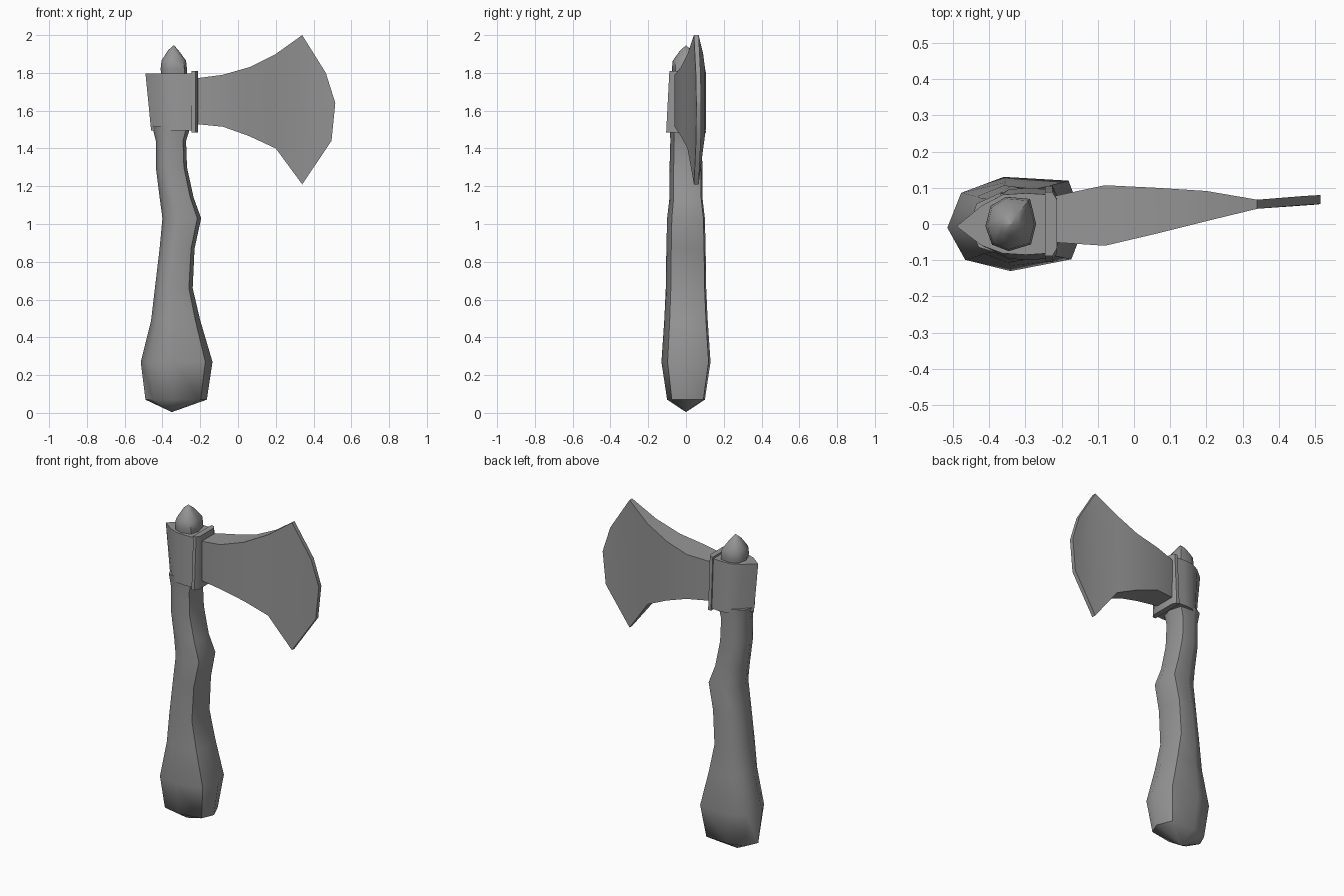
import bpy, math

if "Cube" in bpy.data.objects:
    bpy.data.objects.remove(bpy.data.objects["Cube"])

grey = bpy.data.materials.new("plain grey")
grey.use_nodes = True
colour = (0.3, 0.3, 0.3, 1)
grey.diffuse_color = colour
grey.node_tree.nodes["Principled BSDF"].inputs["Base Color"].default_value = colour


def loft(name, rings, angle):
    """Skin equal-length rings, close both ends and smooth below the angle."""
    n = len(rings[0])
    verts = [p for ring in rings for p in ring]
    faces = [tuple(range(n)), tuple(range(len(verts) - n, len(verts)))]
    for r in range(len(rings) - 1):
        for i in range(n):
            j = (i + 1) % n
            faces.append((r * n + i, r * n + j, (r + 1) * n + j, (r + 1) * n + i))
    mesh = bpy.data.meshes.new(name)
    mesh.from_pydata(verts, [], faces)
    mesh.materials.append(grey)
    obj = bpy.data.objects.new(name, mesh)
    bpy.context.collection.objects.link(obj)
    bpy.ops.object.select_all(action='DESELECT')
    obj.select_set(True)
    bpy.context.view_layer.objects.active = obj
    # merge collapsed points and face everything outwards
    bpy.ops.object.mode_set(mode='EDIT')
    bpy.ops.mesh.select_all(action='SELECT')
    bpy.ops.mesh.remove_doubles(threshold=0.0005)
    bpy.ops.mesh.normals_make_consistent(inside=False)
    bpy.ops.object.mode_set(mode='OBJECT')
    bpy.ops.object.shade_smooth_by_angle(angle=math.radians(angle))
    return obj


def section(shape, z, x0, x1, half_y):
    """Fit a unit cross-section between x0 and x1 at height z."""
    cx, hx = (x0 + x1) / 2, (x1 - x0) / 2
    return [(cx + u * hx, v * half_y, z) for u, v in shape]


# Handle: eight-sided, bulging grip with a knuckle
grip = [(-1, -.08), (-.8, .66), (-.18, 1), (.76, .92),
        (1, 0), (.8, -.75), (-.08, -1), (-.74, -.76)]
levels = [(0.005, -.352, -.348, .001), (.07, -.49, -.165, .10), (.27, -.515, -.135, .13),
          (.49, -.46, -.20, .115), (.66, -.44, -.24, .107), (.87, -.415, -.23, .104),
          (1.03, -.40, -.195, .10), (1.14, -.415, -.235, .087), (1.3, -.435, -.27, .087),
          (1.44, -.435, -.275, .083), (1.52, -.455, -.25, .085)]
loft("handle", [section(grip, *l) for l in levels], 50)

# Rounded peg end above the head
levels = [(1.75, -.40, -.27, .06), (1.82, -.41, -.27, .075), (1.865, -.405, -.275, .07),
          (1.92, -.37, -.315, .03), (1.945, -.342, -.338, .001)]
loft("handle_tip", [section(grip, *l) for l in levels], 50)

# Collar: teardrop sleeve, pointed at the back of the head
drop = [(-1, -.08), (-.45, .6), (0, .95), (.5, 1), (1, .95),
        (1, -.95), (.5, -1), (0, -.95), (-.45, -.7)]
loft("collar", [section(drop, 1.495, -.46, -.235, .10),
                section(drop, 1.798, -.49, -.235, .085)], 50)

# Flange where the collar meets the blade, chamfered on the outside
lip = [(-1, -1), (-1, 1), (.2, 1), (1, .75), (1, -.75), (.2, -1)]
loft("collar_flange", [section(lip, 1.485, -.245, -.212, .105),
                       section(lip, 1.81, -.245, -.212, .088)], 30)

# Blade: flared wedge; columns of x, low z, high z, front y, back y
columns = [(-.23, 1.53, 1.77, -.05, .075), (-.08, 1.515, 1.79, -.06, .107),
           (.06, 1.465, 1.83, -.027, .1), (.2, 1.40, 1.90, .008, .091),
           (.34, 1.21, 2.0, .042, .067)]
rings = [[(x, f, lo), (x, f, hi), (x, b, hi), (x, b, lo)] for x, lo, hi, f, b in columns]
# Curved cutting edge with a narrow flat rim
rings.append([(.495, .053, 1.44), (.465, .052, 1.80), (.465, .077, 1.80), (.495, .078, 1.44)])
rings.append([(.515, .055, 1.64), (.515, .055, 1.641), (.515, .08, 1.641), (.515, .08, 1.64)])
loft("blade", rings, 30)
